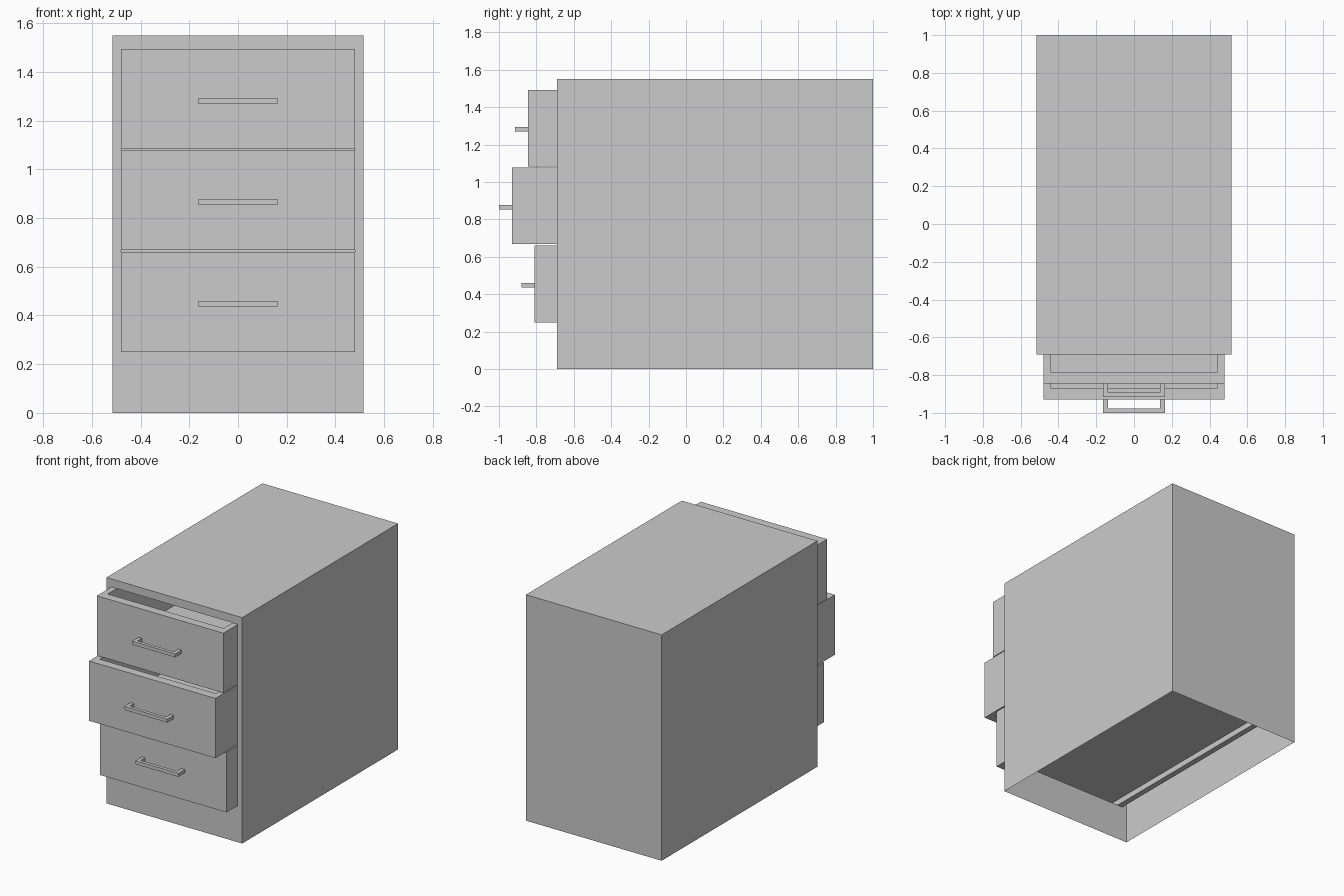
import bpy
import bmesh

cube = bpy.data.objects.get("Cube")
if cube:
    bpy.data.objects.remove(cube, do_unlink=True)

grey = bpy.data.materials.new("light_grey")
grey.use_nodes = True
colour = (0.6, 0.6, 0.6, 1)
grey.diffuse_color = colour
grey.node_tree.nodes["Principled BSDF"].inputs["Base Color"].default_value = colour


def add_box(bm, x, y, z):
    """Closed box from (low, high) ranges."""
    verts = bmesh.ops.create_cube(bm, size=1)["verts"]
    for v in verts:
        v.co = [r[0] if c < 0 else r[1] for c, r in zip(v.co, (x, y, z))]
    return verts


def finish(bm, name):
    mesh = bpy.data.meshes.new(name)
    bm.to_mesh(mesh)
    bm.free()
    mesh.materials.append(grey)
    obj = bpy.data.objects.new(name, mesh)
    bpy.context.collection.objects.link(obj)
    return obj


HALF, FRONT, BACK, TOP = 0.515, -0.69, 1.0, 1.55
OPEN, LOW, HIGH = 0.48, 0.25, 1.495

# Cabinet: sheet shell, open below, with a framed opening at the front
bm = bmesh.new()
add_box(bm, (-HALF, HALF), (FRONT, BACK), (0, TOP))
bm.normal_update()
gone = [f for f in bm.faces if f.normal.z < -0.5 or f.normal.y < -0.5]
bmesh.ops.delete(bm, geom=gone, context="FACES_ONLY")
for x0, x1, z0, z1 in ((-HALF, HALF, 0, LOW), (-HALF, HALF, HIGH, TOP),
                       (-HALF, -OPEN, LOW, HIGH), (OPEN, HALF, LOW, HIGH)):
    corners = ((x0, z0), (x1, z0), (x1, z1), (x0, z1))
    bm.faces.new([bm.verts.new((x, FRONT, z)) for x, z in corners])
bmesh.ops.remove_doubles(bm, verts=bm.verts, dist=0.0001)
finish(bm, "cabinet_shell")

# Drawers: front panel, sides, back and a raised floor, each pulled out differently
HEIGHT, WALL, PANEL, LENGTH = 0.41, 0.04, 0.06, 1.6
for name, y, z in (("bottom", -0.81, 0.25), ("middle", -0.93, 0.668), ("top", -0.845, 1.083)):
    rise, end = (z, z + HEIGHT), y + LENGTH
    bm = bmesh.new()
    add_box(bm, (-OPEN, OPEN), (y, y + PANEL), rise)
    for side in (-1, 1):
        add_box(bm, sorted((side * OPEN, side * (OPEN - WALL))), (y + PANEL, end), rise)
    inner = (WALL - OPEN, OPEN - WALL)
    add_box(bm, inner, (end - WALL, end), rise)
    add_box(bm, inner, (y + PANEL, end - WALL), (z + 0.04, z + 0.055))
    finish(bm, name + "_drawer")

    # Handle: bar on two posts
    bm = bmesh.new()
    grip = (z + 0.186, z + 0.21)
    add_box(bm, (-0.163, 0.163), (y - 0.07, y - 0.047), grip)
    for side in (-1, 1):
        add_box(bm, sorted((side * 0.163, side * 0.138)), (y - 0.047, y), grip)
    finish(bm, name + "_handle")
